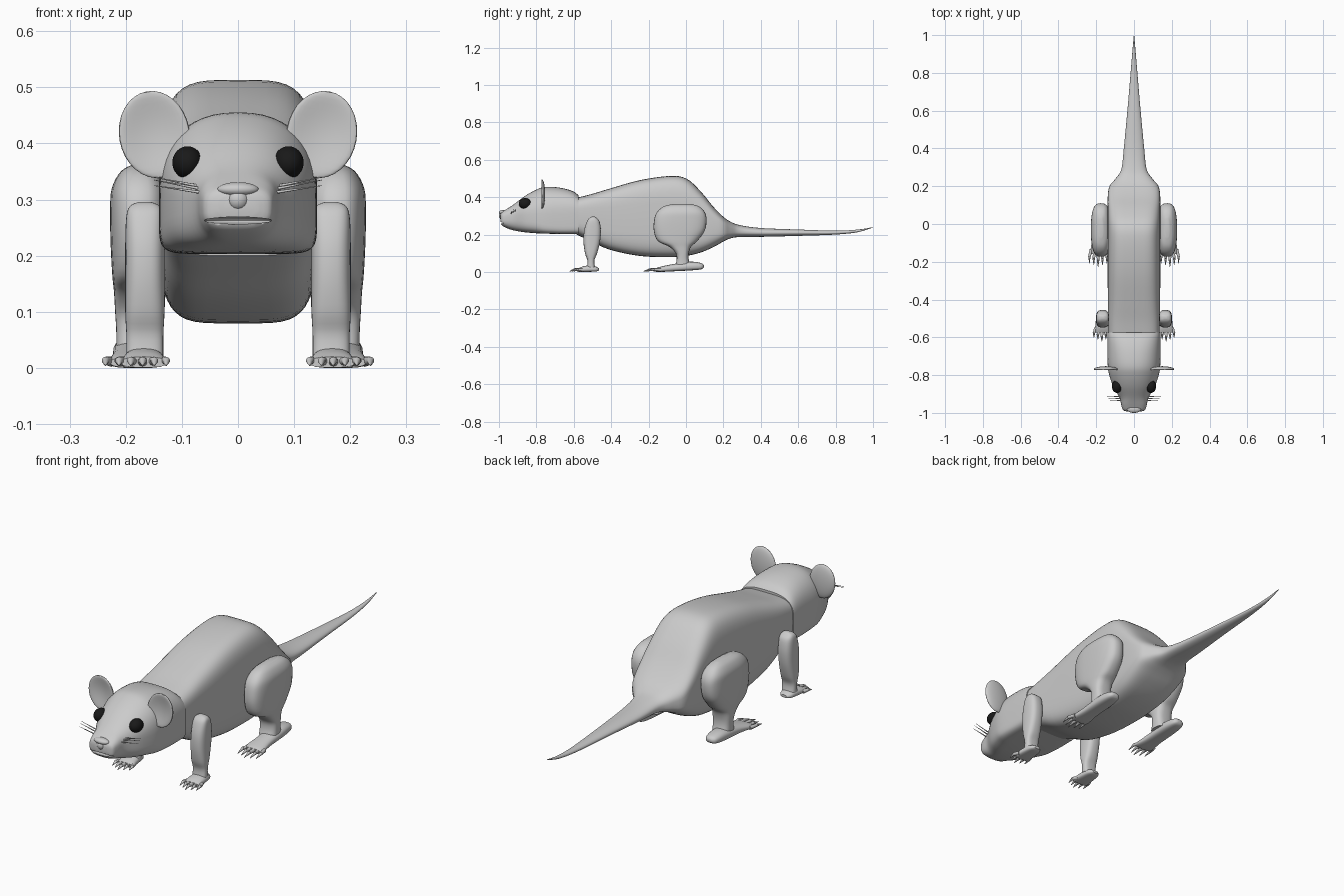
import bpy, bmesh, math
from mathutils import Vector, Matrix

if "Cube" in bpy.data.objects:
    bpy.data.objects.remove(bpy.data.objects["Cube"])


def finish(name, bm, mirror=False, angle=45):
    bmesh.ops.recalc_face_normals(bm, faces=bm.faces)
    me = bpy.data.meshes.new(name)
    bm.to_mesh(me)
    bm.free()
    ob = bpy.data.objects.new(name, me)
    bpy.context.collection.objects.link(ob)
    if mirror:
        ob.modifiers.new("mirror", 'MIRROR')
    bpy.ops.object.select_all(action='DESELECT')
    ob.select_set(True)
    bpy.context.view_layer.objects.active = ob
    bpy.ops.object.shade_smooth_by_angle(angle=math.radians(angle))
    return ob


def power(c, n):
    return math.copysign(abs(c) ** (2 / n), c)


def loft(bm, sections, axis='Y', cx=0, n=48, sub=4):
    # section: position, half width, low, middle, high, upper roundness, lower roundness
    fine = []
    for i in range(len(sections) - 1):
        p = [sections[min(max(j, 0), len(sections) - 1)] for j in range(i - 1, i + 3)]
        for k in range(sub):
            t = k / sub
            fine.append([0.5 * (2 * b + (c - a) * t + (2 * a - 5 * b + 4 * c - d) * t * t
                                + (3 * b - a - 3 * c + d) * t ** 3) for a, b, c, d in zip(*p)])
    fine.append(sections[-1])
    rings = []
    for s, w, lo, mid, hi, nh, nl in fine:
        ring = []
        for k in range(n):
            a = 2 * math.pi * k / n
            e = nh if math.sin(a) >= 0 else nl
            x = cx + w * power(math.cos(a), e)
            v = power(math.sin(a), e)
            v = mid + v * ((hi - mid) if v >= 0 else (mid - lo))
            ring.append(bm.verts.new((x, s, v) if axis == 'Y' else (x, v, s)))
        rings.append(ring)
    for r, q in zip(rings, rings[1:]):
        for k in range(n):
            bm.faces.new((r[k], r[(k + 1) % n], q[(k + 1) % n], q[k]))
    bm.faces.new(rings[0])
    bm.faces.new(rings[-1])


def spike(bm, p, q, r1, r2):
    p, q = Vector(p), Vector(q)
    d = q - p
    m = Matrix.Translation((p + q) / 2) @ d.to_track_quat('Z', 'Y').to_matrix().to_4x4()
    bmesh.ops.create_cone(bm, cap_ends=True, segments=10, radius1=r1, radius2=r2,
                          depth=d.length, matrix=m)


def ball(bm, c, r):
    bmesh.ops.create_uvsphere(bm, u_segments=32, v_segments=16, radius=1,
                              matrix=Matrix.Translation(c) @ Matrix.Diagonal((*r, 1)))


# body and tail in one skin
bm = bmesh.new()
loft(bm, [(-.585, .135, .2, .3, .397, 4, 4), (-.51, .137, .165, .3, .415, 4, 4),
          (-.41, .138, .12, .29, .445, 4, 4.5), (-.25, .14, .086, .29, .49, 4, 4.5),
          (-.09, .14, .079, .29, .513, 4, 4.5), (0, .14, .086, .29, .5, 4, 4.5),
          (.075, .14, .103, .27, .435, 4, 4.5), (.145, .139, .132, .25, .35, 4, 4),
          (.2, .13, .163, .23, .295, 3.5, 3.5), (.24, .098, .18, .22, .268, 3, 3),
          (.29, .067, .187, .215, .25, 2.5, 2.5), (.4, .054, .188, .21, .235, 2.2, 2.2),
          (.6, .035, .193, .21, .227, 2, 2), (.8, .018, .2, .21, .221, 2, 2),
          (.92, .008, .213, .22, .227, 2, 2), (1, .001, .238, .239, .24, 2, 2)])
finish("body_and_tail", bm)

# head with mouth slot
bm = bmesh.new()
loft(bm, [(-.575, .14, .203, .31, .41, 3, 8), (-.605, .141, .203, .31, .432, 2.8, 8),
          (-.67, .141, .203, .31, .45, 2.5, 8), (-.75, .139, .205, .31, .455, 2.3, 7),
          (-.8, .131, .207, .31, .44, 2.2, 5), (-.86, .11, .212, .305, .407, 2.2, 4),
          (-.92, .077, .222, .3, .362, 2.3, 3), (-.96, .067, .235, .29, .336, 3, 3),
          (-.985, .058, .25, .285, .32, 3, 3), (-.993, .035, .27, .285, .308, 2.5, 2.5)])
head = finish("head", bm)

bm = bmesh.new()
ball(bm, (0, -.975, .263), (.06, .035, .007))
cutter = finish("mouth_cutter", bm)
cutter.hide_render = True
cutter.hide_set(True)
cut = head.modifiers.new("mouth", 'BOOLEAN')
cut.operation = 'DIFFERENCE'
cut.object = cutter

# nose
bm = bmesh.new()
ball(bm, (0, -.98, .318), (.037, .02, .013))
ball(bm, (0, -.982, .3), (.02, .018, .02))
finish("nose", bm)

# eyes
bm = bmesh.new()
ball(bm, (.09, -.86, .366), (.027, .034, .029))
eyes = finish("eyes", bm, True)
black = bpy.data.materials.new("black")
black.diffuse_color = (.01, .01, .01, 1)
black.use_nodes = True
black.node_tree.nodes["Principled BSDF"].inputs["Base Color"].default_value = black.diffuse_color
eyes.data.materials.append(black)

# cupped ears
bm = bmesh.new()
ball(bm, (0, 0, 0), (.063, .017, .078))
for v in bm.verts:
    if v.co.y < 0:
        v.co.y += .022 * max(0, 1 - (v.co.x / .063) ** 2 - (v.co.z / .078) ** 2)
bm.transform(Matrix.Translation((.149, -.77, .416)) @ Matrix.Rotation(math.radians(10), 4, 'Y'))
finish("ears", bm, True)

# whiskers
bm = bmesh.new()
for y, z, tip in ((-.925, .318, .335), (-.935, .312, .325), (-.915, .322, .34)):
    spike(bm, (.06, y, z), (.15, y + .004, tip), .003, .0005)
finish("whiskers", bm, True)


def toes(bm, cx, count, base, tip, y0, y1):
    for i in range(count):
        t = 2 * i / (count - 1) - 1
        x0, x1 = cx + base * t, cx + tip * t
        back = .02 * abs(t)
        ym = (y0 + y1) / 2 + back
        spike(bm, (x0, y0 + back, .011), (x1, ym, .013), .009, .007)
        spike(bm, (x1, ym, .013), (x1, y1 + back, .004), .007, .001)


# front legs with paws
bm = bmesh.new()
rows = [(.02, .033, -.53, -.51, -.485), (.06, .033, -.527, -.508, -.49),
        (.1, .035, -.54, -.51, -.475), (.16, .035, -.548, -.505, -.46),
        (.22, .035, -.545, -.5, -.455), (.27, .033, -.53, -.5, -.462),
        (.289, .026, -.516, -.497, -.478), (.296, .01, -.503, -.495, -.487)]
loft(bm, [r + (2.8, 2.8) for r in rows], 'Z', .166, 32)
rows = [(-.465, .015, .008, .014, .02), (-.48, .028, .003, .014, .028),
        (-.51, .034, .001, .015, .036), (-.55, .038, 0, .013, .03),
        (-.575, .04, .001, .01, .02)]
loft(bm, [r + (2.3, 3) for r in rows], 'Y', .168, 24)
toes(bm, .17, 5, .032, .042, -.57, -.622)
finish("front_legs", bm, True)

# hind legs with long feet
bm = bmesh.new()
rows = [(.03, .042, -.06, -.02, .025), (.065, .042, -.05, -.02, .015),
        (.1, .044, -.055, -.02, .015), (.135, .046, -.09, -.03, .027),
        (.165, .049, -.15, -.04, .06), (.22, .052, -.172, -.03, .1),
        (.28, .053, -.17, -.03, .11), (.32, .05, -.155, -.02, .1),
        (.35, .034, -.12, -.02, .07), (.363, .012, -.07, -.02, .03)]
loft(bm, [r + (2.8, 2.8) for r in rows], 'Z', .175, 32)
rows = [(.095, .012, .025, .03, .037), (.08, .028, .014, .03, .048),
        (.02, .037, .008, .03, .055), (-.08, .038, .003, .02, .04),
        (-.14, .045, 0, .012, .027), (-.16, .042, .001, .01, .02)]
loft(bm, [r + (2.3, 3) for r in rows], 'Y', .185, 24)
toes(bm, .19, 5, .036, .046, -.155, -.228)
finish("hind_legs", bm, True)
